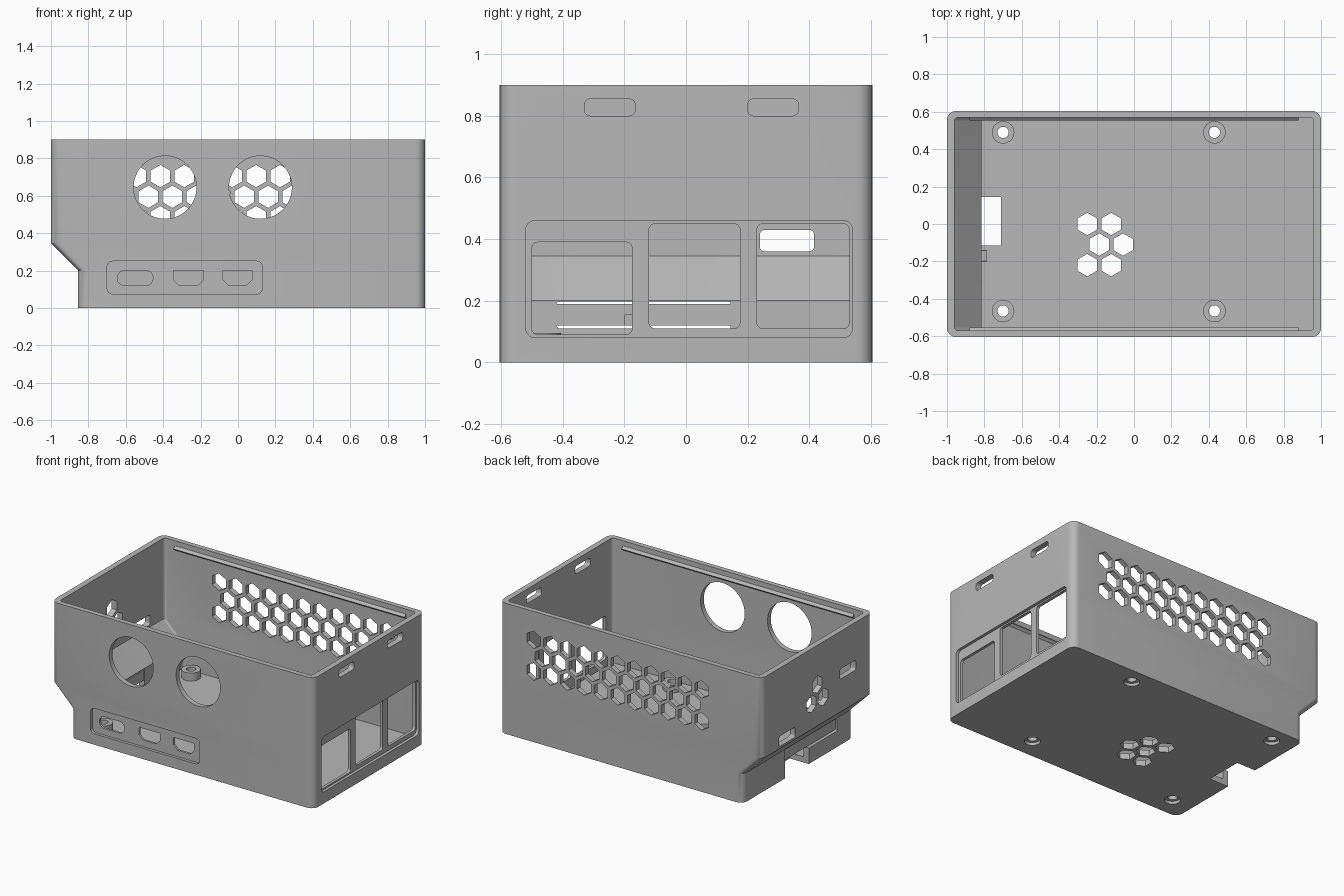
import bpy, bmesh, math

if "Cube" in bpy.data.objects:
    bpy.data.objects.remove(bpy.data.objects["Cube"], do_unlink=True)

grey = bpy.data.materials.new("plain_grey")
grey.use_nodes = True
grey.diffuse_color = (0.48, 0.48, 0.48, 1)
grey.node_tree.nodes["Principled BSDF"].inputs["Base Color"].default_value = (0.48, 0.48, 0.48, 1)


# Outline helpers
def rrect(u0, u1, v0, v1, r, n=6):
    pts = []
    corners = [(u1 - r, v1 - r), (u0 + r, v1 - r), (u0 + r, v0 + r), (u1 - r, v0 + r)]
    for k, (cu, cv) in enumerate(corners):
        for i in range(n + 1):
            a = math.pi / 2 * (k + i / n)
            pts.append((cu + r * math.cos(a), cv + r * math.sin(a)))
    return pts


def ngon(cu, cv, r, n):
    return [(cu + r * math.cos(math.pi / 2 + math.tau * i / n),
             cv + r * math.sin(math.pi / 2 + math.tau * i / n)) for i in range(n)]


def hexagon(cu, cv):
    return ngon(cu, cv, 0.06, 6)


# Solid helpers
def loft(bm, loops):
    rings = [[bm.verts.new(p) for p in loop] for loop in loops]
    n = len(rings[0])
    for a, b in zip(rings, rings[1:]):
        for i in range(n):
            j = (i + 1) % n
            bm.faces.new((a[i], a[j], b[j], b[i]))
    bm.faces.new(rings[0])
    bm.faces.new(rings[-1])


def place(axis, p, d):
    u, v = p
    return {"x": (d, u, v), "y": (u, d, v), "z": (u, v, d)}[axis]


def prism(bm, pts, axis, d0, d1):
    loft(bm, [[place(axis, p, d) for p in pts] for d in (d0, d1)])


def finish(bm, name):
    bmesh.ops.recalc_face_normals(bm, faces=bm.faces[:])
    mesh = bpy.data.meshes.new(name)
    bm.to_mesh(mesh)
    bm.free()
    obj = bpy.data.objects.new(name, mesh)
    bpy.context.collection.objects.link(obj)
    mesh.materials.append(grey)
    return obj


def solid(name, *prisms):
    bm = bmesh.new()
    for args in prisms:
        prism(bm, *args)
    return finish(bm, name)


def tub(name, layers, x1, y1, r):
    bm = bmesh.new()
    loft(bm, [[(x, y, z) for x, y in rrect(x0, x1, -y1, y1, r)] for z, x0 in layers])
    return finish(bm, name)


def combine(target, tool, operation):
    tool.hide_render = True
    mod = target.modifiers.new(tool.name, "BOOLEAN")
    mod.object, mod.operation, mod.solver = tool, operation, "EXACT"
    bpy.context.view_layer.objects.active = target
    bpy.ops.object.modifier_apply(modifier=mod.name)
    bpy.data.objects.remove(tool, do_unlink=True)


# Case shell, stepped in under a slope at the low end
case = tub("case_shell", [(0, -0.855), (0.2, -0.855), (0.345, -1), (0.9, -1)], 1, 0.605, 0.05)
combine(case, tub("cavity", [(0.04, -0.815), (0.2, -0.815), (0.345, -0.96), (1, -0.96)],
                  0.96, 0.57, 0.02), "DIFFERENCE")

# Board standoffs
posts = [(x, y) for x in (-0.7, 0.43) for y in (-0.465, 0.49)]
combine(case, solid("standoffs", *[(ngon(x, y, 0.06, 32), "z", 0.02, 0.095) for x, y in posts]), "UNION")

# Shallow recesses around the ports
combine(case, solid("recesses",
                    (rrect(-0.52, 0.54, 0.08, 0.46, 0.03), "x", 0.98, 1.1),
                    (rrect(-0.7, 0.13, 0.075, 0.25, 0.03), "y", -0.7, -0.585)), "DIFFERENCE")

# Port windows and lid slots at the tall end
windows = [(-0.5, -0.175, 0.09, 0.39), (-0.12, 0.175, 0.11, 0.45), (0.23, 0.53, 0.11, 0.45)]
lid_slots = [(-0.33, -0.165, 0.8, 0.855), (0.2, 0.365, 0.8, 0.855)]
combine(case, solid("end_openings", *[(rrect(*w, 0.02), "x", 0.9, 1.1)
                                      for w in windows + lid_slots]), "DIFFERENCE")

# Front fan holes and cable ports
ports = [rrect(-0.645, -0.455, 0.12, 0.2, 0.038)]
for u0, u1 in ((-0.345, -0.185), (-0.08, 0.075)):
    ports.append([(u0, 0.2), (u0, 0.15), (u0 + 0.03, 0.12),
                  (u1 - 0.03, 0.12), (u1, 0.15), (u1, 0.2)])
fans = [ngon(x, 0.645, 0.168, 64) for x in (-0.39, 0.12)]
combine(case, solid("front_openings", *[(p, "y", -0.7, -0.5) for p in ports + fans]), "DIFFERENCE")

# Honeycomb vents in the back wall
pitch, rise = 0.128, 0.11
vents = [hexagon(-0.543 + pitch * (i + 0.5 * (row % 2)), 0.705 - rise * row)
         for row in range(3) for i in range(11 - row % 2)]
combine(case, solid("back_vents", *[(p, "y", 0.5, 0.7) for p in vents]), "DIFFERENCE")

# Small vents and cable slots in the stepped end
end_cuts = [hexagon(0, 0.63), hexagon(0.064, 0.52), hexagon(-0.064, 0.52),
            rrect(0.24, 0.415, 0.36, 0.43, 0.015), rrect(-0.42, -0.245, 0.57, 0.64, 0.015)]
combine(case, solid("stepped_end_cuts", *[(p, "x", -1.1, -0.9) for p in end_cuts]), "DIFFERENCE")

# Floor vents and screw holes
floor_vents = [hexagon(-0.25 + pitch * (i + 0.5 * (row % 2)), -rise * row)
               for row in range(3) for i in range(2)]
holes = [ngon(x, y, 0.03, 32) for x, y in posts]
combine(case, solid("floor_holes", *[(p, "z", -0.1, 0.2) for p in floor_vents + holes]), "DIFFERENCE")
combine(case, solid("counterbores", *[(ngon(x, y, 0.05, 32), "z", -0.1, 0.02)
                                      for x, y in posts]), "DIFFERENCE")

# Card notch through the floor and the long slot beside it
combine(case, solid("card_notch", (rrect(-0.95, -0.71, -0.115, 0.145, 0.001, 1), "z", -0.1, 0.198)),
        "DIFFERENCE")
combine(case, solid("card_slot", (rrect(-0.42, 0, 0.11, 0.198, 0.01), "x", -0.95, -0.75)), "DIFFERENCE")

# Bar across the card slot, with its small catch
solid("slot_bar", (rrect(-0.43, 0.16, 0.12, 0.19, 0.005), "x", -0.845, -0.817))
solid("slot_catch", (rrect(-0.2, -0.14, 0.12, 0.155, 0.002, 1), "x", -0.82, -0.785))

# Snap ridges for the lid
for name, s in (("front_ridge", -1), ("back_ridge", 1)):
    solid(name, ([(s * 0.575, 0.83), (s * 0.553, 0.85), (s * 0.575, 0.87)], "x", -0.88, 0.88))

# Smooth the round corners and bores, keeping edges crisp
bpy.ops.object.select_all(action="DESELECT")
case.select_set(True)
bpy.context.view_layer.objects.active = case
bpy.ops.object.shade_smooth_by_angle(angle=math.radians(30))
